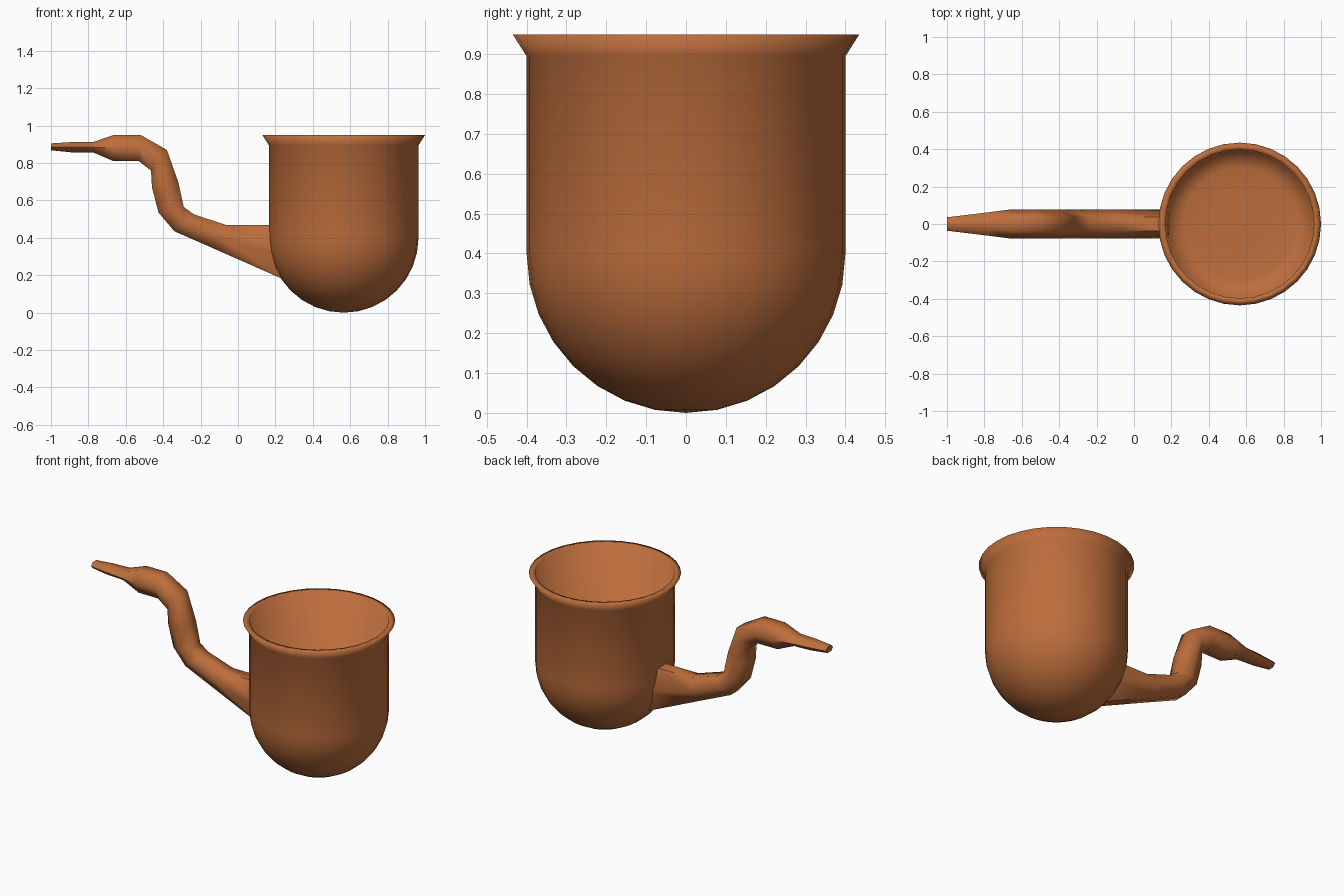
import bpy, bmesh, math
from mathutils import Vector

if "Cube" in bpy.data.objects:
    bpy.data.objects.remove(bpy.data.objects["Cube"])

brown = bpy.data.materials.new("warm_brown_wood")
brown.diffuse_color = (0.51, 0.155, 0.045, 1)
brown.use_nodes = True
brown.node_tree.nodes["Principled BSDF"].inputs["Base Color"].default_value = brown.diffuse_color


def finish(name, bm):
    bmesh.ops.recalc_face_normals(bm, faces=bm.faces[:])
    for f in bm.faces:
        f.smooth = True
    me = bpy.data.meshes.new(name)
    bm.to_mesh(me)
    bm.free()
    me.materials.append(brown)
    ob = bpy.data.objects.new(name, me)
    bpy.context.collection.objects.link(ob)
    return ob


def skin(bm, rings):
    # join consecutive closed rings of points with quads
    vr = [[bm.verts.new(p) for p in ring] for ring in rings]
    n = len(vr[0])
    for a, b in zip(vr, vr[1:]):
        for i in range(n):
            j = (i + 1) % n
            bm.faces.new((a[i], a[j], b[j], b[i]))
    return vr


# bowl: round bottom, straight wall, flared rim, open cavity
CX, R, SIDES = 0.565, 0.4, 32
profile = [(R * math.sin(a), R - R * math.cos(a))
           for a in (math.radians(11.25 * k) for k in range(1, 9))]
profile += [(R, 0.895), (0.435, 0.95), (0.397, 0.95),
            (0.39, 0.40), (0.30, 0.38), (0.15, 0.38)]
bm = bmesh.new()
rings = skin(bm, [[(CX + r * math.cos(2 * math.pi * i / SIDES),
                    r * math.sin(2 * math.pi * i / SIDES), z)
                   for i in range(SIDES)] for r, z in profile])
for ring, z in ((rings[0], 0.0), (rings[-1], 0.38)):
    c = bm.verts.new((CX, 0, z))
    for i in range(SIDES):
        bm.faces.new((ring[i], ring[(i + 1) % SIDES], c))
finish("bowl", bm)

# stem: hexagonal sections given by top point, bottom point, half width
sections = [
    (-1.0, 0.905, -1.0, 0.868, 0.036),
    (-0.89, 0.912, -0.89, 0.857, 0.049),
    (-0.775, 0.912, -0.775, 0.857, 0.063),
    (-0.665, 0.95, -0.665, 0.81, 0.077),
    (-0.52, 0.95, -0.53, 0.81, 0.077),
    (-0.38, 0.87, -0.465, 0.76, 0.077),
    (-0.32, 0.70, -0.46, 0.67, 0.077),
    (-0.29, 0.565, -0.425, 0.535, 0.077),
    (-0.235, 0.525, -0.34, 0.435, 0.077),
    (-0.06, 0.468, -0.13, 0.343, 0.077),
    (0.17, 0.468, 0.25, 0.175, 0.077),
]
bm = bmesh.new()
rings = []
for tx, tz, bx, bz, w in sections:
    top, bot = Vector((tx, 0, tz)), Vector((bx, 0, bz))
    mid, side = (top + bot) / 2, Vector((0, w, 0))
    rings.append([mid + side, top + side / 2, top - side / 2,
                  mid - side, bot - side / 2, bot + side / 2])
vr = skin(bm, rings)
bm.faces.new(vr[0])
bm.faces.new(vr[-1])
stem = finish("stem", bm)
bpy.context.view_layer.objects.active = stem
stem.select_set(True)
bpy.ops.object.shade_smooth_by_angle(angle=math.radians(65))
